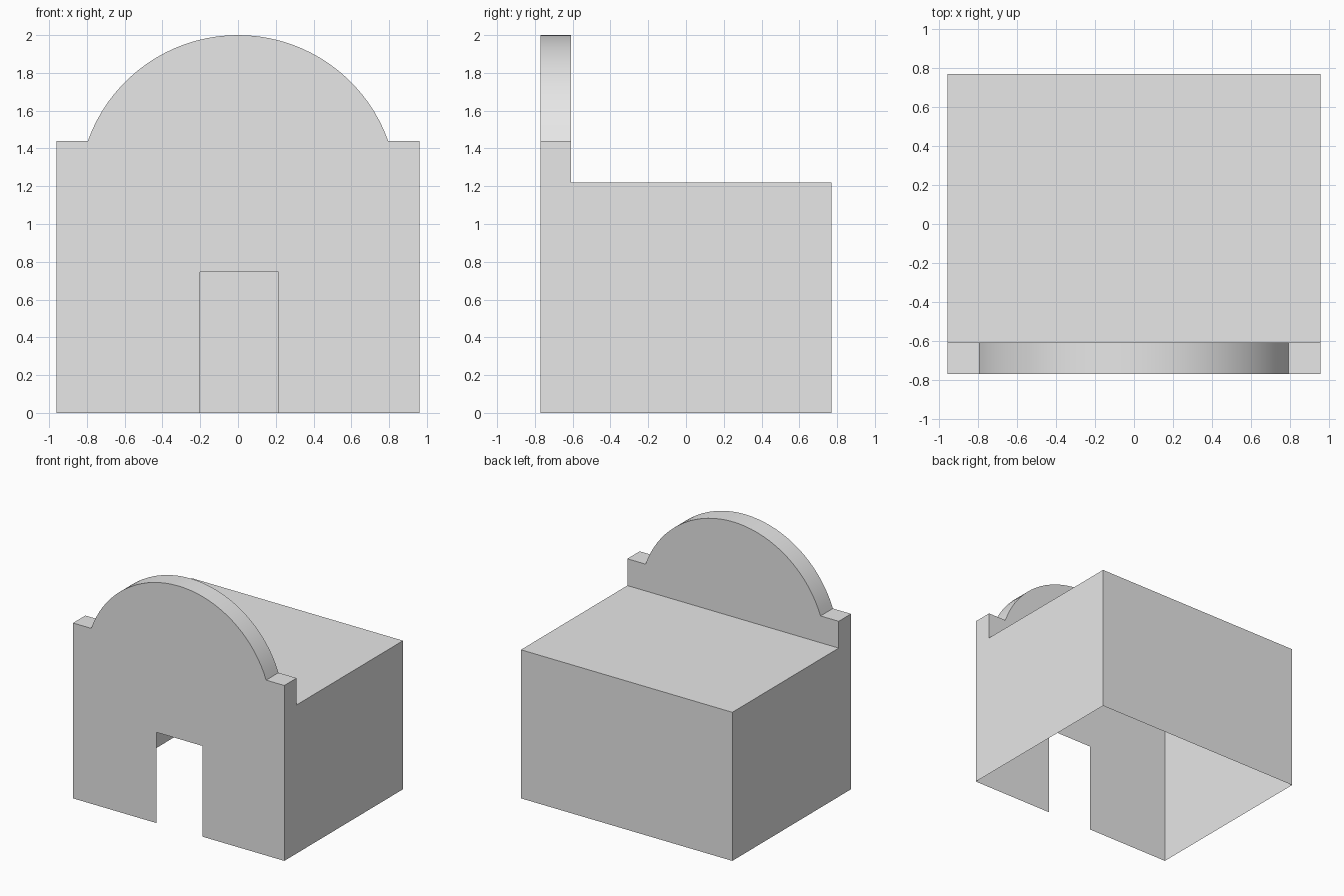
import bpy
import bmesh
import math

if "Cube" in bpy.data.objects:
    bpy.data.objects.remove(bpy.data.objects["Cube"], do_unlink=True)

# Main dimensions
W, FRONT, BACK = 0.96, -0.77, 0.77
PARAPET_BACK, ROOF_Z, SHOULDER_Z = -0.61, 1.22, 1.44
ARCH_HALF, TOP_Z = 0.795, 2.0
DOOR_L, DOOR_R, DOOR_Z = -0.20, 0.215, 0.745
STEPS = 36

# Plain grey
grey = bpy.data.materials.new("plain grey")
grey.use_nodes = True
colour = (0.8, 0.8, 0.8, 1.0)
grey.diffuse_color = colour
grey.node_tree.nodes["Principled BSDF"].inputs["Base Color"].default_value = colour


def arch_points():
    """Circular arc from the right shoulder over the top to the left one."""
    rise = TOP_Z - SHOULDER_Z
    radius = (ARCH_HALF ** 2 + rise ** 2) / (2 * rise)
    half = math.asin(ARCH_HALF / radius)
    angles = [half * (1 - 2 * i / STEPS) for i in range(STEPS + 1)]
    return [(radius * math.sin(a), TOP_Z - radius + radius * math.cos(a))
            for a in angles]


bm = bmesh.new()


def face(points):
    bm.faces.new([bm.verts.new(p) for p in points])


def upright(profile, y):
    return [(x, y, z) for x, z in profile]


# Top line of the facade: shoulder, arch, shoulder
crest = [(W, SHOULDER_Z)] + arch_points() + [(-W, SHOULDER_Z)]

# Facade sheet with the doorway cut out of its lower edge
doorway = [(-W, 0), (DOOR_L, 0), (DOOR_L, DOOR_Z),
           (DOOR_R, DOOR_Z), (DOOR_R, 0), (W, 0)]
face(upright(doorway + crest, FRONT))

# Rear of the parapet and the strip along its crest
face(upright(crest[::-1] + [(W, ROOF_Z), (-W, ROOF_Z)], PARAPET_BACK))
for (xa, za), (xb, zb) in zip(crest, crest[1:]):
    face([(xa, FRONT, za), (xa, PARAPET_BACK, za),
          (xb, PARAPET_BACK, zb), (xb, FRONT, zb)])

# Side walls, stepped up at the parapet
side = [(FRONT, 0), (BACK, 0), (BACK, ROOF_Z), (PARAPET_BACK, ROOF_Z),
        (PARAPET_BACK, SHOULDER_Z), (FRONT, SHOULDER_Z)]
face([(W, y, z) for y, z in side])
face([(-W, y, z) for y, z in reversed(side)])

# Back wall and flat roof
face([(W, BACK, 0), (-W, BACK, 0), (-W, BACK, ROOF_Z), (W, BACK, ROOF_Z)])
face([(-W, PARAPET_BACK, ROOF_Z), (W, PARAPET_BACK, ROOF_Z),
      (W, BACK, ROOF_Z), (-W, BACK, ROOF_Z)])

bmesh.ops.remove_doubles(bm, verts=bm.verts, dist=0.0001)

mesh = bpy.data.meshes.new("building_shell")
bm.to_mesh(mesh)
bm.free()
mesh.materials.append(grey)
building = bpy.data.objects.new("building_shell", mesh)
bpy.context.collection.objects.link(building)

# Smooth arch, crisp corners
bpy.ops.object.select_all(action="DESELECT")
building.select_set(True)
bpy.context.view_layer.objects.active = building
bpy.ops.object.shade_smooth_by_angle(angle=math.radians(30))
